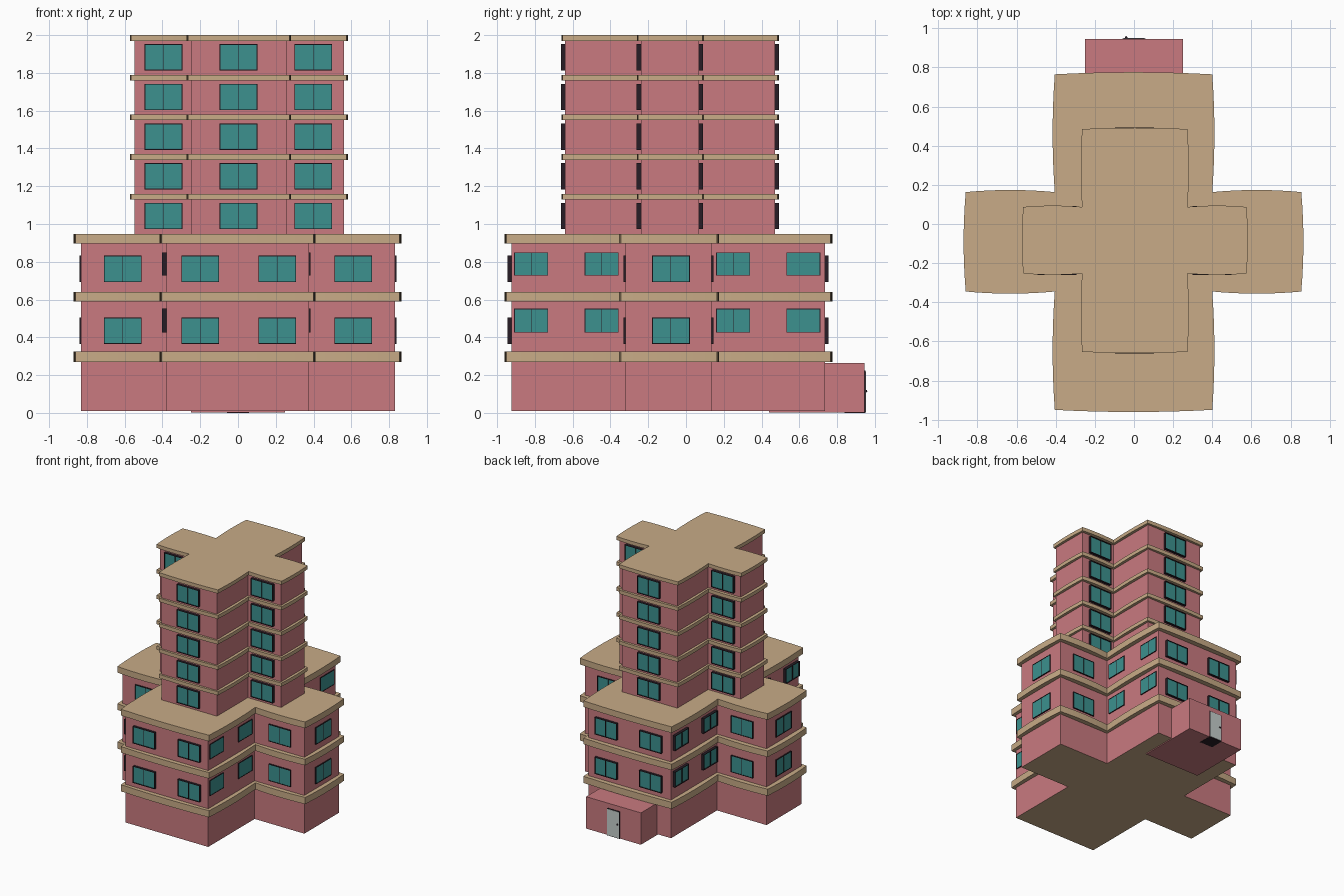
import bpy, bmesh
from mathutils import Vector

if "Cube" in bpy.data.objects:
    bpy.data.objects.remove(bpy.data.objects["Cube"])


def material(name, rgb):
    m = bpy.data.materials.new(name)
    m.diffuse_color = (*rgb, 1)
    m.use_nodes = True
    m.node_tree.nodes["Principled BSDF"].inputs["Base Color"].default_value = m.diffuse_color
    return m


PINK = material("pink_wall", (0.585, 0.195, 0.215))
TAN = material("tan_slab", (0.58, 0.41, 0.242))
TEAL = material("teal_glass", (0.045, 0.285, 0.275))
DARK = material("dark_frame", (0.02, 0.012, 0.018))
GREY = material("grey_door", (0.56, 0.62, 0.60))


def finish(bm, name, mats):
    bmesh.ops.recalc_face_normals(bm, faces=bm.faces)
    me = bpy.data.meshes.new(name)
    bm.to_mesh(me)
    bm.free()
    for m in mats:
        me.materials.append(m)
    ob = bpy.data.objects.new(name, me)
    bpy.context.collection.objects.link(ob)
    return ob


def add_box(bm, lo, hi, mat=0):
    ret = bmesh.ops.create_cube(bm, size=1)
    for v in ret["verts"]:
        v.co = Vector([(a + b) / 2 + c * (b - a) for a, b, c in zip(lo, hi, v.co)])
        for f in v.link_faces:
            f.material_index = mat


def cross(xs, ys, bulge=0.0, steps=8):
    """Plus-shaped outline from 4 x and 4 y values, edges bowed outwards."""
    x0, x1, x2, x3 = xs
    y0, y1, y2, y3 = ys
    pts = [(x1, y0), (x2, y0), (x2, y1), (x3, y1), (x3, y2), (x2, y2),
           (x2, y3), (x1, y3), (x1, y2), (x0, y2), (x0, y1), (x1, y1)]
    if not bulge:
        return pts
    out = []
    for a, b in zip(pts, pts[1:] + pts[:1]):
        a, b = Vector(a), Vector(b)
        d = (b - a).normalized()
        for i in range(steps):
            t = i / steps
            out.append(a.lerp(b, t) + Vector((d.y, -d.x)) * bulge * 4 * t * (1 - t))
    return out


def prism(name, outline, z0, z1, mats, bottom_mat=0):
    bm = bmesh.new()
    low = [bm.verts.new((p[0], p[1], z0)) for p in outline]
    high = [bm.verts.new((p[0], p[1], z1)) for p in outline]
    bm.faces.new(low[::-1]).material_index = bottom_mat
    bm.faces.new(high)
    for i in range(len(low)):
        j = (i + 1) % len(low)
        bm.faces.new((low[i], low[j], high[j], high[i]))
    return finish(bm, name, mats)


def windows(name, axis, sign, wall, centres, width, z_ranges, depth):
    """Framed windows on a wall facing sign*axis: recessed glass, rim and mullion."""
    bm = bmesh.new()
    rim = 0.004

    def part(u0, u1, z0, z1, d0, d1, mat):
        a, b = sorted((wall + sign * d0, wall + sign * d1))
        lo, hi = ((a, u0, z0), (b, u1, z1)) if axis == "x" else ((u0, a, z0), (u1, b, z1))
        add_box(bm, lo, hi, mat)

    for c in centres:
        for z0, z1 in z_ranges:
            u0, u1 = c - width / 2, c + width / 2
            part(u0 + rim, u1 - rim, z0 + rim, z1 - rim, -0.01, depth * 0.7, 1)
            part(u0, u0 + rim, z0, z1, -0.01, depth, 0)
            part(u1 - rim, u1, z0, z1, -0.01, depth, 0)
            part(u0 + rim, u1 - rim, z0, z0 + rim, -0.01, depth, 0)
            part(u0 + rim, u1 - rim, z1 - rim, z1, -0.01, depth, 0)
            part(c - 0.001, c + 0.001, z0 + rim, z1 - rim, 0, depth, 0)
    finish(bm, name, [DARK, TEAL])


# Lower block walls and floor slabs
LX, LY = (-0.83, -0.378, 0.376, 0.83), (-0.925, -0.32, 0.135, 0.735)
prism("lower_walls", cross(LX, LY), 0.01, 0.94, [PINK, TAN], bottom_mat=1)
for i, (z0, z1) in enumerate([(0.27, 0.325), (0.59, 0.64), (0.897, 0.948)]):
    prism(f"lower_slab_{i + 1}",
          cross((-0.86, -0.405, 0.4, 0.855), (-0.95, -0.345, 0.163, 0.765), 0.011),
          z0, z1, [TAN])

# Tower walls and floor slabs
TX, TY = (-0.547, -0.25, 0.256, 0.56), (-0.64, -0.238, 0.068, 0.47)
prism("tower_walls", cross(TX, TY), 0.94, 1.985, [PINK])
tower_z = [1.16, 1.37, 1.58, 1.79, 2.0]
for i, z in enumerate(tower_z):
    prism(f"tower_slab_{i + 1}",
          cross((-0.566, -0.265, 0.273, 0.575), (-0.653, -0.253, 0.087, 0.485), 0.007),
          z - 0.03, z, [TAN])

# Lower block windows
rows = [(0.366, 0.504), (0.692, 0.832)]
side_rows = [(0.425, 0.552), (0.727, 0.85)]
for side, s, k, d_end, d_arm in (("front", -1, 0, 0.02, 0.012), ("back", 1, 3, 0.02, 0.01)):
    windows(f"{side}_end_windows", "y", s, LY[k], (-0.2, 0.208), 0.2, rows, d_end)
    windows(f"{side}_wing_windows", "y", s, LY[1 if s < 0 else 2], (-0.61, 0.61), 0.2, rows, d_arm)
for side, s, k, d_end, d_arm in (("left", -1, 0, 0.01, 0.024), ("right", 1, 3, 0.009, 0.007)):
    windows(f"{side}_end_windows", "x", s, LX[k], (-0.08,), 0.2, rows, d_end)
    windows(f"{side}_inner_windows", "x", s, LX[1 if s < 0 else 2],
            (-0.82, -0.447, 0.25, 0.622), 0.18, side_rows, d_arm)

# Tower windows, front and back only
tower_rows = [(z - 0.187, z - 0.048) for z in tower_z]
for side, s, k_end, k_arm in (("front", -1, 0, 1), ("back", 1, 3, 2)):
    windows(f"tower_{side}_end_windows", "y", s, TY[k_end], (0.003,), 0.2, tower_rows, 0.022)
    windows(f"tower_{side}_wing_windows", "y", s, TY[k_arm], (-0.394, 0.398), 0.2, tower_rows, 0.023)

# Entrance porch at the back
bm = bmesh.new()
add_box(bm, (-0.25, 0.44, 0.002), (0.25, 0.945, 0.265))
finish(bm, "porch", [PINK])

# Door frame, door leaf and knob
bm = bmesh.new()
add_box(bm, (-0.058, 0.84, 0.0), (0.058, 0.949, 0.225))
finish(bm, "door_frame", [DARK])
bm = bmesh.new()
add_box(bm, (-0.053, 0.94, 0.004), (0.053, 0.952, 0.22))
finish(bm, "door_leaf", [GREY])
bm = bmesh.new()
bmesh.ops.create_uvsphere(bm, u_segments=10, v_segments=6, radius=0.007)
bmesh.ops.translate(bm, verts=bm.verts, vec=(-0.04, 0.953, 0.115))
finish(bm, "door_knob", [DARK])
